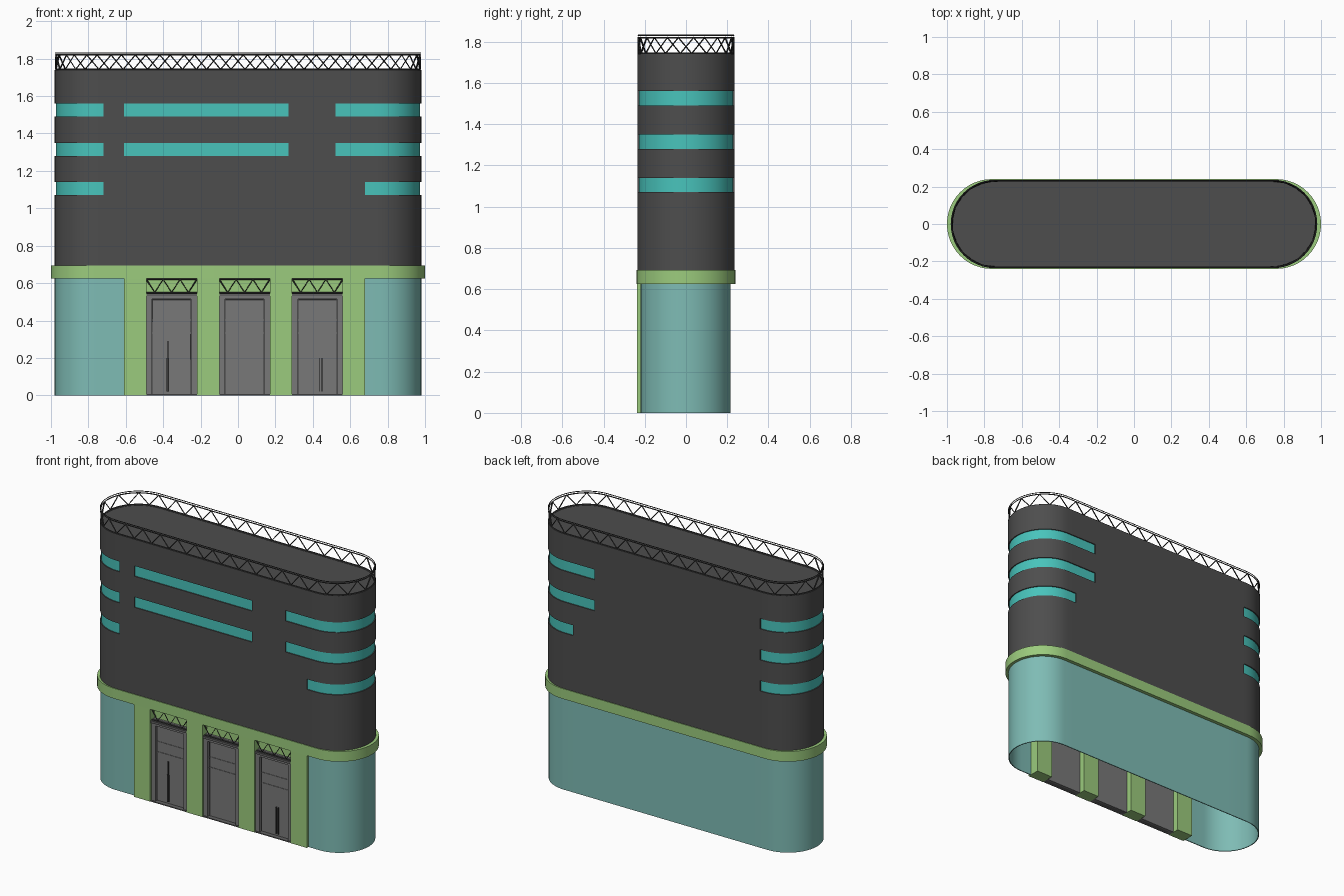
import bpy, bmesh, math

old = bpy.data.objects.get("Cube")
if old:
    bpy.data.objects.remove(old)


def material(name, rgb):
    m = bpy.data.materials.new(name)
    m.use_nodes = True
    m.diffuse_color = (*rgb, 1)
    m.node_tree.nodes["Principled BSDF"].inputs["Base Color"].default_value = (*rgb, 1)
    return m


CHARCOAL = material("charcoal", (0.075, 0.075, 0.075))
IRON = material("dark iron", (0.045, 0.045, 0.045))
GREEN = material("leaf green", (0.33, 0.6, 0.205))
TEAL = material("pale teal", (0.21, 0.5, 0.46))
GLASS = material("turquoise glass", (0.065, 0.55, 0.5))
GREY = material("door grey", (0.19, 0.19, 0.19))
FRAME = material("frame grey", (0.12, 0.12, 0.12))


def stadium(half_width, r, cy=0.0, breaks=(), segs=24):
    """Counter-clockwise outline with rounded ends and extra points on both long sides."""
    c = half_width - r
    xs = [-c, *sorted(breaks), c]
    pts = [(x, cy - r) for x in xs]
    for i in range(1, segs):
        a = math.pi * (i / segs - 0.5)
        pts.append((c + r * math.cos(a), cy + r * math.sin(a)))
    pts += [(x, cy + r) for x in reversed(xs)]
    for i in range(1, segs):
        a = math.pi * (i / segs + 0.5)
        pts.append((-c + r * math.cos(a), cy + r * math.sin(a)))
    return pts


def finish(name, bm, mat, thickness=0):
    mesh = bpy.data.meshes.new(name)
    bm.to_mesh(mesh)
    bm.free()
    mesh.materials.append(mat)
    ob = bpy.data.objects.new(name, mesh)
    bpy.context.collection.objects.link(ob)
    bpy.ops.object.select_all(action="DESELECT")
    ob.select_set(True)
    bpy.context.view_layer.objects.active = ob
    if thickness:
        mod = ob.modifiers.new("thickness", "SOLIDIFY")
        mod.thickness = thickness
        mod.offset = -1
        bpy.ops.object.modifier_apply(modifier=mod.name)
    bpy.ops.object.shade_smooth_by_angle(angle=math.radians(30))
    return ob


def wall(name, outline, levels, keep, mat, thickness=0):
    """Vertical wall along an outline, keeping only the cells chosen by the rule."""
    bm = bmesh.new()
    rings = [[bm.verts.new((x, y, z)) for x, y in outline] for z in levels]
    n = len(outline)
    for low, high, z0, z1 in zip(rings, rings[1:], levels, levels[1:]):
        for i in range(n):
            j = (i + 1) % n
            mx = (outline[i][0] + outline[j][0]) / 2
            my = (outline[i][1] + outline[j][1]) / 2
            if keep(mx, my, (z0 + z1) / 2):
                bm.faces.new((low[i], low[j], high[j], high[i]))
    loose = [v for v in bm.verts if not v.link_faces]
    bmesh.ops.delete(bm, geom=loose, context="VERTS")
    return finish(name, bm, mat, thickness)


def slab(name, outline, z0, z1, mat):
    bm = bmesh.new()
    low = [bm.verts.new((x, y, z0)) for x, y in outline]
    high = [bm.verts.new((x, y, z1)) for x, y in outline]
    n = len(outline)
    for i in range(n):
        j = (i + 1) % n
        bm.faces.new((low[i], low[j], high[j], high[i]))
    bm.faces.new(high)
    bm.faces.new(low[::-1])
    return finish(name, bm, mat)


def box(name, x0, x1, y0, y1, z0, z1, mat):
    return slab(name, [(x0, y0), (x1, y0), (x1, y1), (x0, y1)], z0, z1, mat)


def bars(name, paths, radius, mat, cyclic=False):
    cu = bpy.data.curves.new(name, "CURVE")
    cu.dimensions = "3D"
    cu.bevel_depth = radius
    cu.bevel_resolution = 0
    cu.use_fill_caps = True
    for path in paths:
        sp = cu.splines.new("POLY")
        sp.points.add(len(path) - 1)
        for p, co in zip(sp.points, path):
            p.co = (*co, 1)
        sp.use_cyclic_u = cyclic
    cu.materials.append(mat)
    ob = bpy.data.objects.new(name, cu)
    bpy.context.collection.objects.link(ob)
    return ob


# Upper storeys with recessed window strips
BREAKS = (-0.72, -0.61, 0.27, 0.52, 0.68)
ROWS = (1.07, 1.28, 1.49)
LEVELS = [0.69] + [z for row in ROWS for z in (row, row + 0.07)] + [1.74]


def is_window(x, y, z):
    if not any(row < z < row + 0.07 for row in ROWS):
        return False
    lowest = z < 1.2
    middle = -0.61 < x < 0.27 and y < 0 and not lowest
    return x < -0.72 or x > (0.68 if lowest else 0.52) or middle


wall("upper_walls", stadium(0.98, 0.236, 0, BREAKS), LEVELS,
     lambda *p: not is_window(*p), CHARCOAL, 0.012)
wall("window_strips", stadium(0.973, 0.229, 0, BREAKS), LEVELS, is_window, GLASS)
slab("roof", stadium(0.97, 0.226), 1.72, 1.738, CHARCOAL)

# Green belt and hollow ground floor, open at the front
slab("belt", stadium(1.0, 0.24), 0.625, 0.694, GREEN)
wall("ground_floor_shell", stadium(0.98, 0.218, -0.002, (-0.61, 0.68)), [0, 0.63],
     lambda x, y, z: not (y < -0.2 and -0.61 < x < 0.68), TEAL, 0.006)

# Columns
for i, x in enumerate((-0.61, -0.22, 0.17, 0.56)):
    box(f"column_{i + 1}", x, x + 0.12, -0.237, -0.15, 0, 0.63, GREEN)

# Door bays
for i, x0 in enumerate((-0.49, -0.10, 0.29)):
    x1 = x0 + 0.27
    n = i + 1
    box(f"door_panel_{n}", x0, x1, -0.205, -0.19, 0, 0.55, GREY)
    box(f"threshold_{n}", x0, x1, -0.235, -0.19, 0, 0.006, FRAME)
    for side, a in (("left", x1 - 0.03), ("right", x0)):
        box(f"door_jamb_{side}_{n}", a, a + 0.03, -0.225, -0.19, 0, 0.53, GREY)
    box(f"door_head_{n}", x0, x1, -0.225, -0.19, 0.515, 0.53, GREY)
    box(f"door_lintel_{n}", x0, x1, -0.232, -0.19, 0.53, 0.545, FRAME)
    box(f"truss_backing_{n}", x0, x1, -0.19, -0.18, 0.545, 0.63, GREEN)
    for k, z in enumerate((0.33, 0.4)):
        box(f"door_rail_{n}_{k + 1}", x0 + 0.03, x1 - 0.03, -0.208, -0.2, z, z + 0.006, GREY)
    outline = [(x, -0.206, z) for x, z in
               ((x0 + 0.032, 0.005), (x0 + 0.032, 0.512), (x1 - 0.032, 0.512), (x1 - 0.032, 0.005))]
    bars(f"door_seam_{n}", [outline], 0.002, IRON)
    y = -0.22
    zigzag = [(x0 + 0.27 * k / 6, y, 0.55 if k % 2 else 0.62) for k in range(7)]
    chords = [[(x0, y, z), (x1, y, z)] for z in (0.548, 0.621)]
    bars(f"door_truss_{n}", [zigzag, *chords], 0.004, IRON)

# Door handles
box("handle_plate", -0.382, -0.368, -0.215, -0.2, 0.02, 0.2, IRON)
box("handle_rod", -0.378, -0.372, -0.215, -0.2, 0.2, 0.29, IRON)
for i, x in enumerate((0.434, 0.449)):
    box(f"pull_bar_{i + 1}", x - 0.002, x + 0.002, -0.215, -0.2, 0.02, 0.2, IRON)

# Lattice railing around the roof edge
HALF, R, PERIODS = 0.975, 0.231, 34


def along(t):
    """Point at fraction t of the way around the railing."""
    c = HALF - R
    straight, arc = 2 * c, math.pi * R
    d = (t % 1) * 2 * (straight + arc)
    flip = 1
    if d >= straight + arc:
        d -= straight + arc
        flip = -1
    if d < straight:
        return flip * (d - c), -flip * R
    a = (d - straight) / R - math.pi / 2
    return flip * (c + R * math.cos(a)), flip * R * math.sin(a)


lattice = [(*along(k / (2 * PERIODS)), 1.82 if k % 2 else 1.743) for k in range(2 * PERIODS)]
bars("railing_lattice", [lattice], 0.005, IRON, True)
ring = stadium(HALF, R)
bars("railing_rails", [[(x, y, z) for x, y in ring] for z in (1.743, 1.82)], 0.004, IRON, True)
bars("railing_top_wire", [[(x, y, 1.831) for x, y in stadium(HALF + 0.002, R + 0.002)]],
     0.003, IRON, True)
